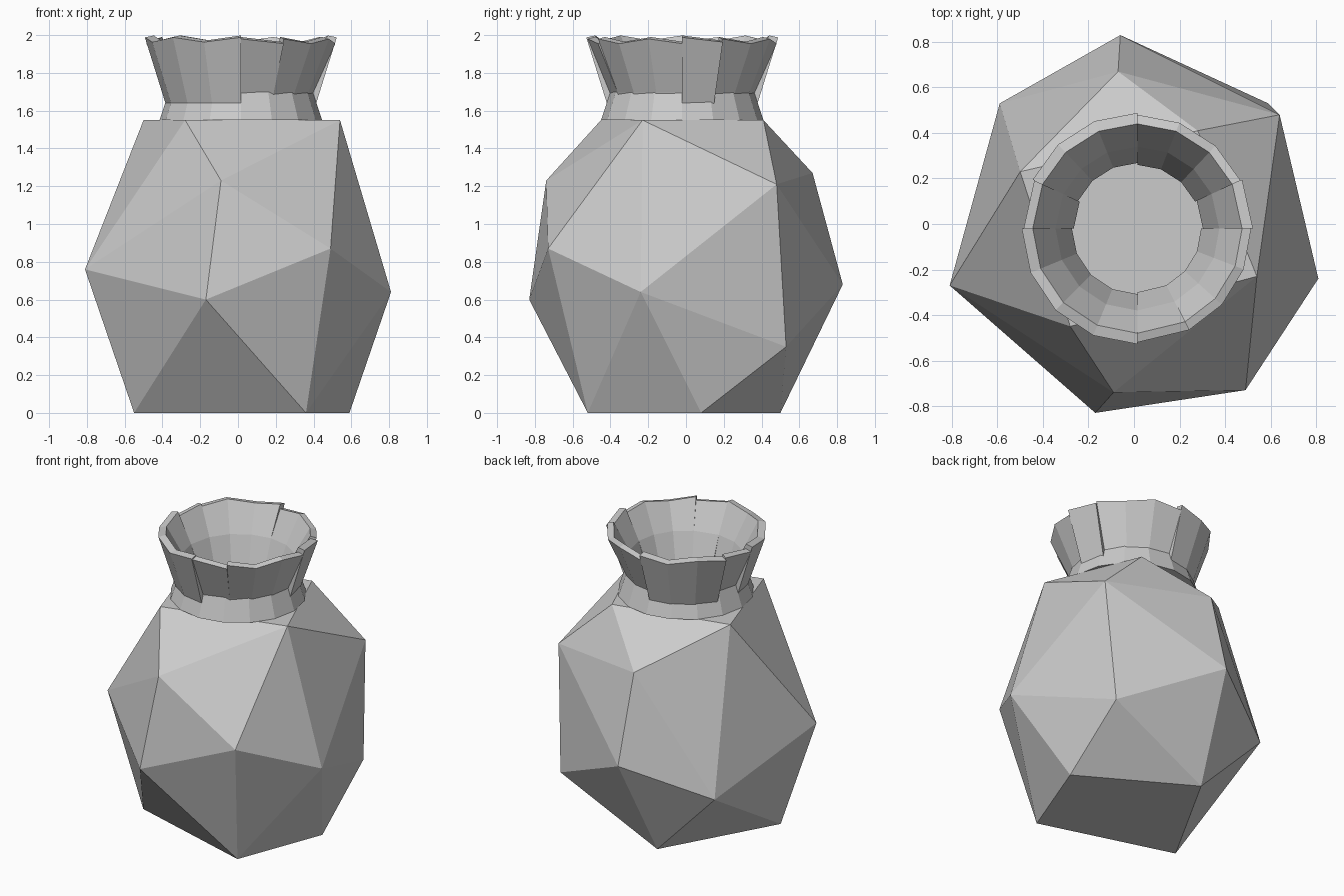
import bpy, bmesh, math

cube = bpy.data.objects.get("Cube")
if cube:
    bpy.data.objects.remove(cube)

clay = bpy.data.materials.new("grey_clay")
clay.use_nodes = True
GREY = (0.6, 0.6, 0.6, 1)
clay.diffuse_color = GREY
clay.node_tree.nodes["Principled BSDF"].inputs["Base Color"].default_value = GREY

CX, CY = 0.015, -0.02  # neck centre


def finish(name, bm):
    bmesh.ops.recalc_face_normals(bm, faces=bm.faces)
    mesh = bpy.data.meshes.new(name)
    bm.to_mesh(mesh)
    bm.free()
    mesh.materials.append(clay)
    obj = bpy.data.objects.new(name, mesh)
    bpy.context.collection.objects.link(obj)
    return obj


def swept(name, start, end, steps, profile, rim=(), dip=0.0):
    """Turn a closed (radius, z) profile about the neck axis; dip lowers alternate rim points."""
    bm = bmesh.new()
    full = end - start == 360
    rings = []
    for i in range(steps if full else steps + 1):
        a = math.radians(start + (end - start) * i / steps)
        ring = []
        for k, (r, z) in enumerate(profile):
            drop = dip * (i % 2) if k in rim else 0
            ring.append(bm.verts.new((CX + r * math.cos(a), CY + r * math.sin(a), z - drop)))
        rings.append(ring)
    n = len(profile)
    pairs = list(zip(rings, rings[1:])) + ([(rings[-1], rings[0])] if full else [])
    for a, b in pairs:
        for k in range(n):
            m = (k + 1) % n
            bm.faces.new((a[k], b[k], b[m], a[m]))
    if not full:
        bm.faces.new(rings[0])
        bm.faces.new(rings[-1])
    return finish(name, bm)


# Faceted body: hull of the foot, belly, shoulder and top corners
foot = [(-.55, -.25), (.36, -.52), (.59, .08), (-.13, .5)]
top = [(-.5, .23), (-.28, -.45), (.54, -.23), (.28, .41)]
belly = [(-.81, -.27, .76), (-.17, -.83, .6), (.49, -.73, .87), (.81, -.24, .64),
         (.59, .53, .35), (-.06, .83, .68), (-.59, .53, .475)]
shoulder = [(-.09, -.74, 1.23), (.64, .48, 1.21), (-.07, .67, 1.27)]
bm = bmesh.new()
for p in [(x, y, 0) for x, y in foot] + [(x, y, 1.55) for x, y in top] + belly + shoulder:
    bm.verts.new(p)
bmesh.ops.convex_hull(bm, input=bm.verts)
finish("body", bm)

# Tapered collar under the mouth
swept("collar", 0, 360, 16, [(.43, 1.55), (.38, 1.7), (.33, 1.7), (.3, 1.55)])

# Flared mouth made of folded panels; some hang lower and sit slightly proud
edges = [0, 25, 90, 155, 180, 225, 270, 297, 360]
low = {0, 90, 180, 225}
for a, b in zip(edges, edges[1:]):
    hang = a in low
    out = .008 if hang else 0
    bottom = 1.62 if hang else 1.7
    profile = [(.385 + out, bottom), (.5 + out, 1.98 + out), (.46, 1.99 + out),
               (.36, 1.8), (.28 + out, 1.58), (.34, 1.58)]
    swept(f"mouth_panel_{a}", a, b, max(1, round((b - a) / 22)), profile, (1, 2), .025)
